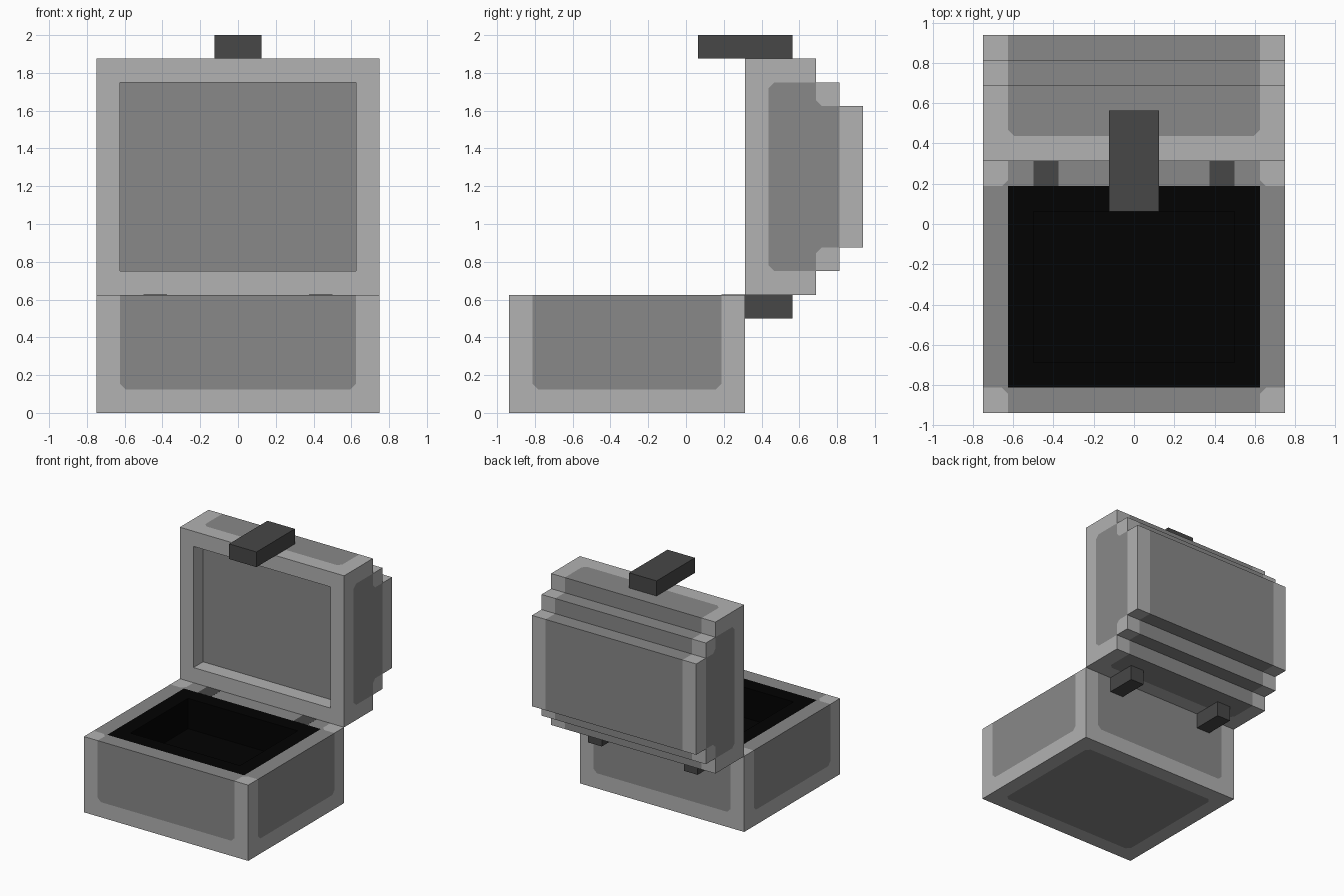
import bpy, bmesh
from mathutils import Vector

cube = bpy.data.objects.get("Cube")
if cube:
    bpy.data.objects.remove(cube, do_unlink=True)


def material(name, grey):
    m = bpy.data.materials.new(name)
    m.use_nodes = True
    col = (grey, grey, grey, 1)
    m.diffuse_color = col
    m.node_tree.nodes["Principled BSDF"].inputs["Base Color"].default_value = col
    return m


LIGHT, DARK, BLACK = 0, 1, 2
BODY = [material("light grey trim", 0.445), material("mid grey panel", 0.25),
        material("black lining", 0.0005)]
FITTING = material("charcoal fitting", 0.063)

U = 0.125          # border width
NICK = 0.03        # clipped panel corners
W = 0.75           # half width of the case
FRONT, HINGE_Y = -0.9375, 0.3125
RIM = 5 * U


def finish(bm, name, mats):
    bmesh.ops.recalc_face_normals(bm, faces=bm.faces[:])
    me = bpy.data.meshes.new(name)
    bm.to_mesh(me)
    bm.free()
    for m in mats:
        me.materials.append(m)
    ob = bpy.data.objects.new(name, me)
    bpy.context.collection.objects.link(ob)
    return ob


def prism(profile):
    """Extrude a (y, z) outline across the full width."""
    bm = bmesh.new()
    face = bm.faces.new([bm.verts.new((-W, y, z)) for y, z in profile])
    out = bmesh.ops.extrude_face_region(bm, geom=[face], use_keep_orig=True)
    verts = [v for v in out["geom"] if isinstance(v, bmesh.types.BMVert)]
    bmesh.ops.translate(bm, verts=verts, vec=(2 * W, 0, 0))
    bmesh.ops.recalc_face_normals(bm, faces=bm.faces[:])
    bmesh.ops.triangulate(bm, faces=bm.faces[:])
    return bm


def cut(bm, planes):
    for co, no in planes:
        geom = bm.verts[:] + bm.edges[:] + bm.faces[:]
        bmesh.ops.bisect_plane(bm, geom=geom, plane_co=co, plane_no=no, dist=1e-5)


def straight(limits):
    """Outward planes from (axis, sign, position) limits."""
    planes = []
    for axis, sign, pos in limits:
        no = Vector((0, 0, 0))
        no[axis] = sign
        planes.append((Vector([pos if i == axis else 0 for i in range(3)]), no))
    return planes


def diagonals(planes, shift):
    """Slanted planes across each corner, moved outward by shift."""
    return [(co + co2 + no * shift, no + no2)
            for i, (co, no) in enumerate(planes)
            for co2, no2 in planes[i + 1:] if abs(no.dot(no2)) < 0.5]


def inside(c, axis, planes):
    return all((c - co).dot(no) < 0 for co, no in planes if abs(no[axis]) < 0.5)


def main_axis(face):
    return max(range(3), key=lambda i: abs(face.normal[i]))


def sink(bm, faces, vec):
    """Push a group of faces into the body, leaving walls."""
    out = bmesh.ops.extrude_face_region(bm, geom=faces)
    verts = [v for v in out["geom"] if isinstance(v, bmesh.types.BMVert)]
    bmesh.ops.translate(bm, verts=verts, vec=vec)
    old = [f for f in faces if f.is_valid]
    if old:
        bmesh.ops.delete(bm, geom=old, context='FACES')
    bmesh.ops.recalc_face_normals(bm, faces=bm.faces[:])


def tidy(bm):
    bmesh.ops.dissolve_limit(bm, angle_limit=0.01, verts=bm.verts[:],
                             edges=bm.edges[:], delimit={'MATERIAL'})


def box(name, x, y, z, mat):
    bm = bmesh.new()
    bmesh.ops.create_cube(bm, size=1)
    for v in bm.verts:
        v.co = [r[0] if c < 0 else r[1] for c, r in zip(v.co, (x, y, z))]
    return finish(bm, name, [mat])


def opening(border):
    return straight([(0, 1, W - border), (0, -1, border - W),
                     (1, 1, HINGE_Y - border), (1, -1, FRONT + border)])


# Base: framed box with a thick black lining around a well
bm = prism([(FRONT, 0), (HINGE_Y, 0), (HINGE_Y, RIM), (FRONT, RIM)])
mouth, well = opening(U), opening(2 * U)
edges = mouth + straight([(2, -1, U)])
panel = edges + diagonals(edges, -NICK)
rim_corners = diagonals(mouth, NICK)
cut(bm, panel + rim_corners + well)
sink(bm, [f for f in bm.faces if f.normal.z > 0.5
          and inside(f.calc_center_median(), 2, well)], (0, 0, -2 * U))
for f in bm.faces:
    c, axis = f.calc_center_median(), main_axis(f)
    if c.z > 0.01 and inside(c, 2, mouth):
        f.material_index = BLACK if axis == 2 or inside(c, 2, opening(1.9 * U)) else DARK
    elif axis == 2 and c.z > RIM - 0.01:
        # Trim only at the four corners of the rim
        beyond = sum((c - co).dot(no) > 0 for co, no in mouth)
        trim = beyond == 2 and not inside(c, 2, rim_corners)
        f.material_index = LIGHT if trim else DARK
    else:
        f.material_index = DARK if inside(c, axis, panel) else LIGHT
tidy(bm)
finish(bm, "base", BODY)

# Lid: three stepped tiers standing open, recessed on the inner face
BOTTOM, TOP = RIM, RIM + 10 * U
STEP_Y, MIDDLE = HINGE_Y + 3 * U, (BOTTOM + TOP) / 2
lower, upper = [(HINGE_Y, BOTTOM)], [(HINGE_Y, TOP)]
for i in range(3):
    y = STEP_Y + i * U
    lower += [(y, BOTTOM + i * U), (y, BOTTOM + (i + 1) * U)]
    upper += [(y, TOP - i * U), (y, TOP - (i + 1) * U)]
bm = prism(lower[:-1] + upper[:-1][::-1])
frame = straight([(0, 1, W - U), (0, -1, U - W),
                  (2, 1, TOP - U), (2, -1, BOTTOM + U)])
edges = frame + straight([(1, -1, HINGE_Y + U)])
panel = edges + diagonals(edges, -NICK)
steps = straight([(1, 1, STEP_Y), (2, 1, TOP - 2 * U), (2, -1, BOTTOM + 2 * U)])
cut(bm, panel + steps + diagonals(steps, NICK) + straight([(1, 1, STEP_Y + U)]))
sink(bm, [f for f in bm.faces if f.normal.y < -0.5
          and inside(f.calc_center_median(), 1, frame)], (0, U, 0))
for f in bm.faces:
    c, axis = f.calc_center_median(), main_axis(f)
    if axis == 0:
        across, up = c.y - STEP_Y, abs(c.z - MIDDLE) - 3 * U
        corner = across > 0 and up > 0 and across + up > NICK
        dark = inside(c, 0, panel) and across < U and not corner
    elif axis == 1:
        dark = abs(c.x) < W - U and c.y > HINGE_Y + U - 0.01
    else:
        dark = inside(c, 2, panel)
    f.material_index = DARK if dark else LIGHT
tidy(bm)
finish(bm, "lid", BODY)

# Latch on the lid edge
box("latch", (-U, U), (U / 2, U / 2 + 4 * U), (TOP, TOP + U), FITTING)

# Hinges set into the back rim
for side, s in (("left", 1), ("right", -1)):
    xs = sorted((s * 3 * U, s * 4 * U))
    box(side + "_hinge", xs, (HINGE_Y - U, HINGE_Y + 2 * U),
        (RIM - U, RIM + 0.0008), FITTING)
